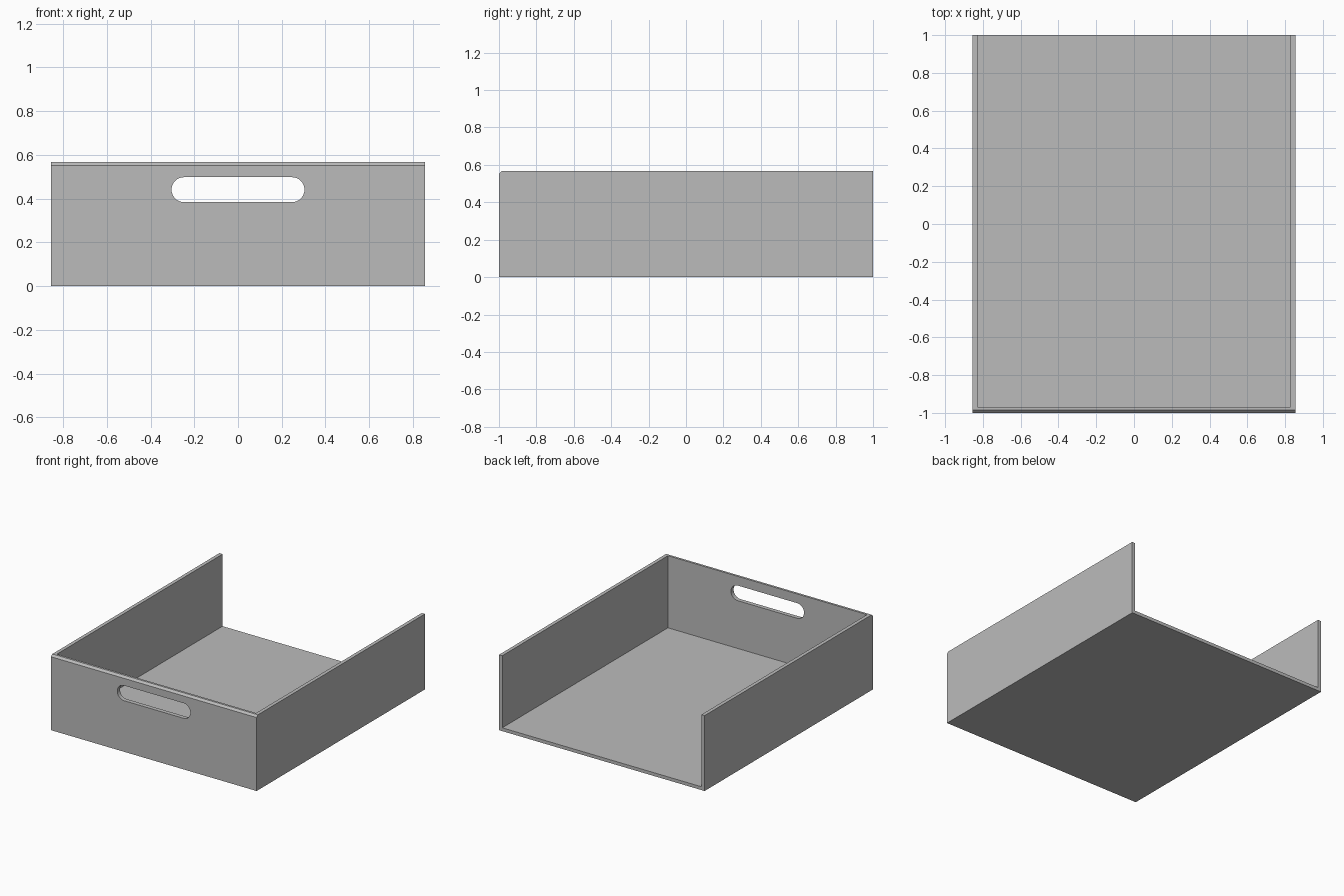
import bpy, bmesh, math
from mathutils import Vector

if "Cube" in bpy.data.objects:
    bpy.data.objects.remove(bpy.data.objects["Cube"], do_unlink=True)

HALF_W, HALF_L, HEIGHT = 0.855, 1.0, 0.567
WALL, FLOOR, BEVEL = 0.027, 0.025, 0.015

grey = bpy.data.materials.new("plain grey")
grey.use_nodes = True
colour = (0.5, 0.5, 0.5, 1)
grey.diffuse_color = colour
grey.node_tree.nodes["Principled BSDF"].inputs["Base Color"].default_value = colour


def prism(name, outline, sweep):
    """Sweep a closed planar outline into a solid."""
    bm = bmesh.new()
    face = bm.faces.new([bm.verts.new(p) for p in outline])
    ext = bmesh.ops.extrude_face_region(bm, geom=[face])
    moved = [g for g in ext["geom"] if isinstance(g, bmesh.types.BMVert)]
    bmesh.ops.translate(bm, verts=moved, vec=Vector(sweep))
    bmesh.ops.recalc_face_normals(bm, faces=bm.faces)
    mesh = bpy.data.meshes.new(name)
    bm.to_mesh(mesh)
    bm.free()
    mesh.materials.append(grey)
    obj = bpy.data.objects.new(name, mesh)
    bpy.context.collection.objects.link(obj)
    return obj


def carve(target, cutter):
    """Cut one solid from another and discard the cutter."""
    cutter.hide_render = True
    mod = target.modifiers.new("cut", "BOOLEAN")
    mod.operation, mod.solver, mod.object = "DIFFERENCE", "EXACT", cutter
    bpy.context.view_layer.objects.active = target
    bpy.ops.object.modifier_apply(modifier=mod.name)
    bpy.data.objects.remove(cutter, do_unlink=True)


# Outer block with a bevelled front top edge
side = [(-HALF_L, 0), (HALF_L, 0), (HALF_L, HEIGHT),
        (-HALF_L + BEVEL, HEIGHT), (-HALF_L, HEIGHT - BEVEL)]
tray = prism("tray_body", [(-HALF_W, y, z) for y, z in side], (2 * HALF_W, 0, 0))

# Hollow, open at the top and back
inner = HALF_W - WALL
front, back = -HALF_L + WALL + 0.005, HALF_L + 0.2
floor = [(-inner, front), (inner, front), (inner, back), (-inner, back)]
carve(tray, prism("hollow_cutter", [(x, y, FLOOR) for x, y in floor], (0, 0, 1)))

# Round-ended hand slot through the front wall
radius, reach, slot_z, steps = 0.057, 0.247, 0.441, 16
slot = []
for sign in (1, -1):
    for i in range(steps + 1):
        a = math.pi * (i / steps - 0.5)
        slot.append((sign * (reach + radius * math.cos(a)), -HALF_L - 0.1,
                     slot_z + sign * radius * math.sin(a)))
carve(tray, prism("slot_cutter", slot, (0, 0.3, 0)))

# Smooth only the rounded slot ends
bpy.ops.object.select_all(action="DESELECT")
tray.select_set(True)
bpy.context.view_layer.objects.active = tray
bpy.ops.object.shade_smooth_by_angle(angle=math.radians(30))
